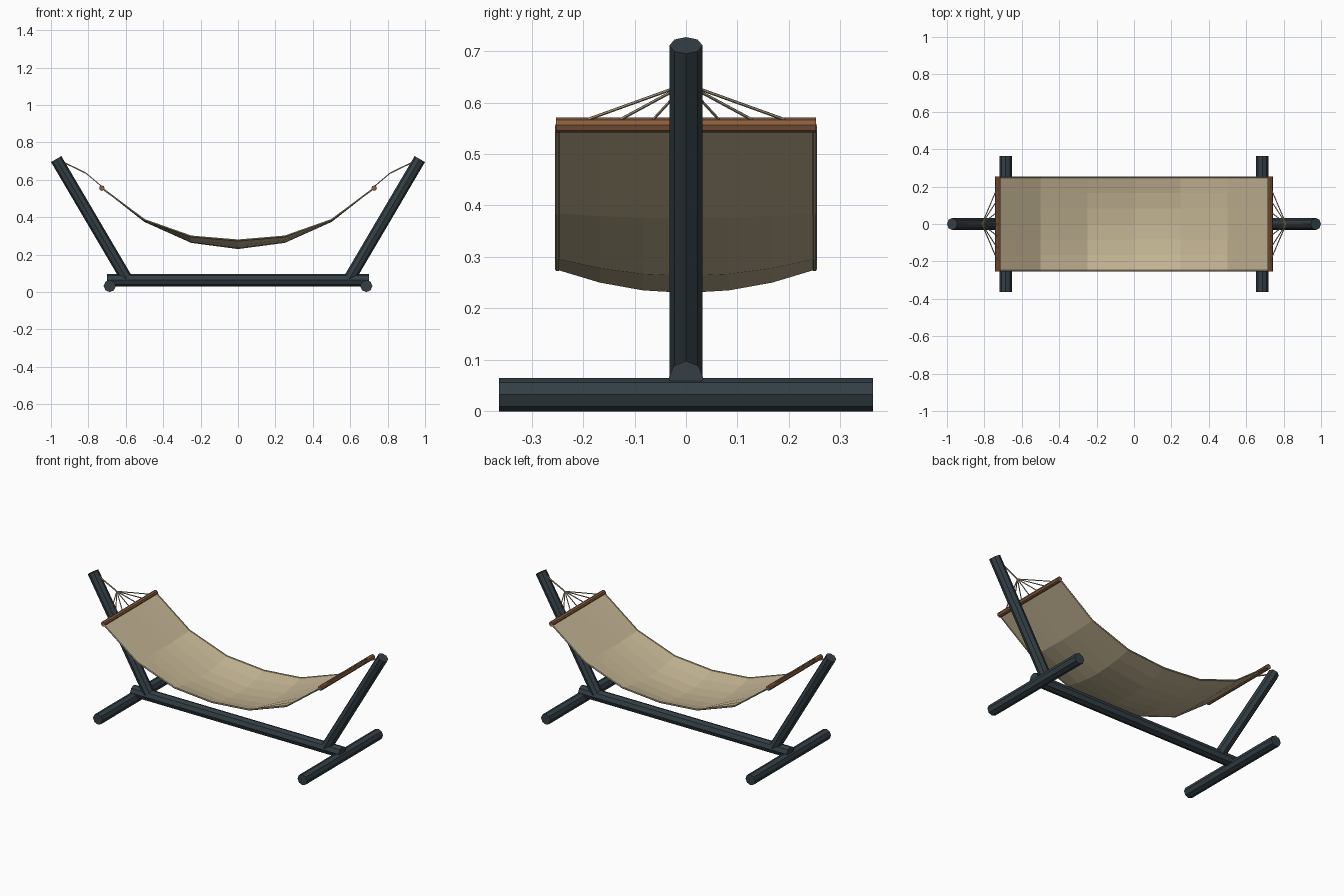
import bpy, bmesh
from math import cos, sin, tau
from mathutils import Vector

if "Cube" in bpy.data.objects:
    bpy.data.objects.remove(bpy.data.objects["Cube"])


def material(name, rgb):
    m = bpy.data.materials.new(name)
    m.use_nodes = True
    m.diffuse_color = (*rgb, 1)
    bsdf = next(n for n in m.node_tree.nodes if n.type == "BSDF_PRINCIPLED")
    bsdf.inputs["Base Color"].default_value = (*rgb, 1)
    return m


STEEL = material("dark steel", (0.033, 0.05, 0.06))
WOOD = material("brown wood", (0.25, 0.11, 0.05))
CLOTH = material("beige canvas", (0.56, 0.47, 0.30))
ROPE = material("rope", (0.45, 0.38, 0.25))


def finish(name, bm, mat):
    bmesh.ops.recalc_face_normals(bm, faces=bm.faces)
    mesh = bpy.data.meshes.new(name)
    bm.to_mesh(mesh)
    bm.free()
    mesh.materials.append(mat)
    obj = bpy.data.objects.new(name, mesh)
    bpy.context.collection.objects.link(obj)
    return obj


def tube(name, points, radius, mat, sides=8):
    """Flat-sided tube with capped ends through the given points."""
    bm = bmesh.new()
    pts = [Vector(p) for p in points]
    rings = []
    for i, p in enumerate(pts):
        d = (pts[min(i + 1, len(pts) - 1)] - pts[max(i - 1, 0)]).normalized()
        ref = Vector((0, 0, 1)) if abs(d.y) > 0.95 else Vector((0, 1, 0))
        v = d.cross(ref).normalized()
        u = v.cross(d)
        angles = [tau * k / sides for k in range(sides)]
        rings.append([bm.verts.new(p + radius * (u * cos(a) + v * sin(a))) for a in angles])
    for a, b in zip(rings, rings[1:]):
        for k in range(sides):
            n = (k + 1) % sides
            bm.faces.new((a[k], a[n], b[n], b[k]))
    bm.faces.new(rings[0])
    bm.faces.new(rings[-1])
    return finish(name, bm, mat)


# Stand: base beam, cross feet and leaning posts
tube("base_beam", [(-0.7, 0, 0.064), (0.7, 0, 0.064)], 0.034, STEEL)
HALF = 0.25
BAR = (0.728, 0.556)
KNOT = (0.813, 0.636)
for side, s in (("left", 1), ("right", -1)):
    tube(side + "_foot", [(s * 0.686, -0.363, 0.0325), (s * 0.686, 0.363, 0.0325)], 0.0325, STEEL)
    tube(side + "_post", [(s * 0.592, 0, 0.065), (s * 0.972, 0, 0.711)], 0.032, STEEL)

    # Spreader bar, hanging rope and the fan of cords
    tube(side + "_spreader_bar", [(s * BAR[0], -0.253, BAR[1]), (s * BAR[0], 0.253, BAR[1])],
         0.0145, WOOD)
    knot = (s * KNOT[0], 0, KNOT[1])
    tube(side + "_hanging_rope", [knot, (s * 0.945, 0, 0.7)], 0.004, ROPE, 6)
    for i in range(-3, 4):
        tube(f"{side}_cord_{i + 4}", [knot, (s * BAR[0], i / 15, BAR[1] + 0.008)], 0.003, ROPE, 6)

# Sagging canvas bed: (x, edge height, extra sag in the middle)
half_path = [(0.25, 0.298, 0.033), (0.5, 0.386, 0.009), (*BAR, 0)]
path = [(-x, z, d) for x, z, d in reversed(half_path)] + [(0, 0.277, 0.045)] + half_path
bm = bmesh.new()
STRIPS = 6
rows = []
for x, z, sag in path:
    row = []
    for j in range(STRIPS + 1):
        t = 2 * j / STRIPS - 1
        row.append(bm.verts.new((x, HALF * t, z - sag * (1 - t * t))))
    rows.append(row)
for a, b in zip(rows, rows[1:]):
    for j in range(STRIPS):
        bm.faces.new((a[j], b[j], b[j + 1], a[j + 1]))
canvas = finish("canvas_bed", bm, CLOTH)
solid = canvas.modifiers.new("thickness", "SOLIDIFY")
solid.thickness = 0.004
solid.offset = 0

# Rope hems along both long edges
for name, s in (("front_hem", -1), ("back_hem", 1)):
    tube(name, [(x, s * HALF, z) for x, z, d in path], 0.005, ROPE, 6)
